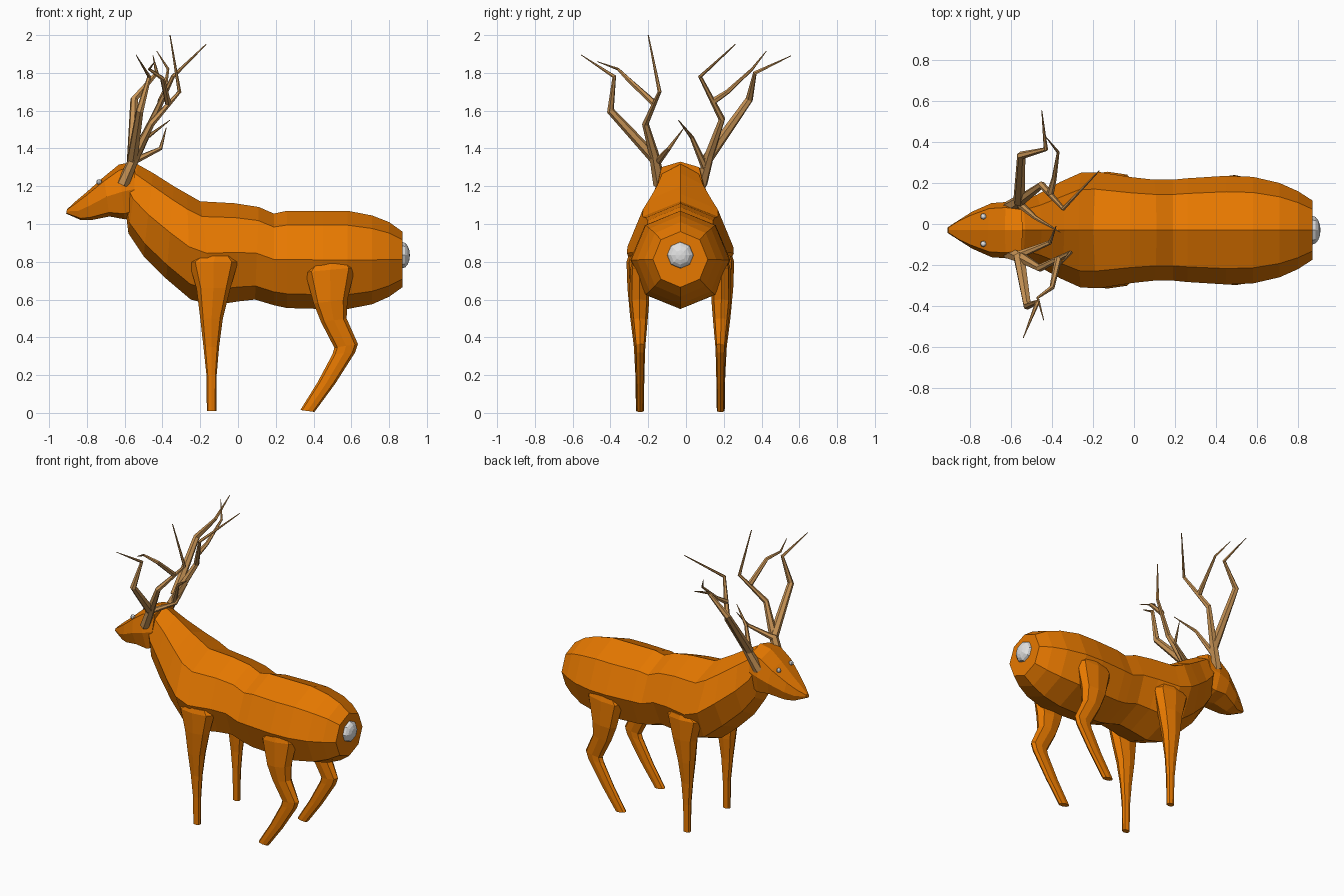
import bpy, bmesh, math
from mathutils import Vector

MID = -0.03  # symmetry plane of the animal in y


def material(name, rgb):
    m = bpy.data.materials.new(name)
    m.diffuse_color = (*rgb, 1)
    return m


hide = material("orange hide", (0.80, 0.19, 0.0))
horn = material("brown horn", (0.57, 0.29, 0.09))
grey = material("pale grey", (0.75, 0.75, 0.75))


def loft(bm, rings):
    """Skin a list of point rings and cap both ends."""
    rows = [[bm.verts.new(p) for p in ring] for ring in rings]
    n = len(rows[0])
    for a, b in zip(rows, rows[1:]):
        for i in range(n):
            j = (i + 1) % n
            bm.faces.new((a[i], a[j], b[j], b[i]))
    bm.faces.new(rows[0][::-1])
    bm.faces.new(rows[-1])


def finish(bm, name, mat):
    bmesh.ops.recalc_face_normals(bm, faces=bm.faces)
    me = bpy.data.meshes.new(name)
    bm.to_mesh(me)
    bm.free()
    me.materials.append(mat)
    ob = bpy.data.objects.new(name, me)
    bpy.context.collection.objects.link(ob)
    return ob


def section(ax, az, bx, bz, w, y, k=1.0, n=8):
    """Ring spanned between two outline points; k below 1 makes it boxier."""
    a, b = Vector((ax, y, az)), Vector((bx, y, bz))
    c, h = (a + b) / 2, (a - b) / 2

    def soft(v):
        return 0 if abs(v) < 1e-6 else math.copysign(abs(v) ** k, v)
    return [c + h * soft(math.cos(math.tau * i / n))
            + Vector((0, w * soft(math.sin(math.tau * i / n)), 0)) for i in range(n)]


# Body and neck: upper outline, lower outline, half width
body = [
    (.87, .96, .87, .665, .145), (.80, 1.01, .80, .615, .19), (.71, 1.045, .71, .575, .23),
    (.58, 1.07, .58, .55, .26), (.45, 1.07, .45, .55, .265), (.26, 1.07, .26, .555, .253),
    (.19, 1.055, .19, .57, .246), (.11, 1.09, .09, .60, .246), (-.02, 1.11, 0, .59, .258),
    (-.20, 1.12, -.13, .57, .283), (-.27, 1.16, -.25, .60, .28), (-.34, 1.20, -.38, .71, .235),
    (-.45, 1.27, -.50, .83, .172), (-.53, 1.315, -.58, .95, .14), (-.56, 1.32, -.59, 1.03, .125),
]
bm = bmesh.new()
loft(bm, [section(*r, MID) for r in body])
finish(bm, "body", hide)

# Head
head = [
    (-.545, 1.33, -.55, 1.04, .125), (-.63, 1.315, -.60, 1.025, .138),
    (-.71, 1.25, -.68, 1.04, .132), (-.80, 1.17, -.78, 1.02, .09),
    (-.86, 1.12, -.83, 1.02, .055), (-.905, 1.078, -.91, 1.055, .015),
]
bm = bmesh.new()
loft(bm, [section(*r, MID, 0.65) for r in head])
finish(bm, "head", hide)

# Legs: front edge, rear edge, half width, distance from the mid plane
front_leg = [
    (-.21, .83, -.03, .83, .045, .23), (-.26, .80, 0, .80, .055, .23),
    (-.22, .66, -.04, .66, .055, .225), (-.20, .50, -.08, .50, .045, .22),
    (-.183, .35, -.10, .35, .028, .218), (-.167, .20, -.113, .20, .022, .216),
    (-.165, .01, -.115, .01, .019, .216),
]
hind_leg = [
    (.39, .79, .60, .79, .04, .217), (.355, .745, .62, .77, .05, .217),
    (.40, .58, .58, .60, .052, .217), (.44, .48, .575, .50, .042, .215),
    (.51, .345, .635, .365, .028, .213), (.50, .31, .62, .32, .026, .213),
    (.42, .16, .515, .155, .022, .213), (.33, .015, .405, .005, .02, .213),
]
for name, rows in (("front_leg", front_leg), ("hind_leg", hind_leg)):
    for side, s in (("left", 1), ("right", -1)):
        bm = bmesh.new()
        loft(bm, [section(*r[:5], MID + s * r[5], 0.85) for r in rows])
        finish(bm, f"{side}_{name}", hide)


# Antlers: tapered six-sided branches
def branch(bm, pts, r0, r1, n=6):
    pts = [Vector(p) for p in pts]
    rings = []
    for k, p in enumerate(pts):
        d = (pts[min(k + 1, len(pts) - 1)] - pts[max(k - 1, 0)]).normalized()
        u = d.cross(Vector((0.3, 1, 0))).normalized()
        v = d.cross(u)
        r = r0 + (r1 - r0) * k / (len(pts) - 1)
        rings.append([p + r * (u * math.cos(math.tau * i / n) + v * math.sin(math.tau * i / n))
                      for i in range(n)])
    loft(bm, rings)


antlers = {
    "left_antler": [
        ([(-.61, .08, 1.21), (-.54, .125, 1.37), (-.45, .19, 1.555),
          (-.345, .075, 1.78), (-.17, .26, 1.95)], .034, .003),
        ([(-.56, .11, 1.34), (-.55, .335, 1.66), (-.43, .365, 1.80), (-.45, .555, 1.89)], .03, .002),
        ([(-.41, .145, 1.65), (-.39, .22, 1.70), (-.37, .35, 1.82), (-.43, .425, 1.915)], .018, .002),
        ([(-.56, .10, 1.30), (-.48, .03, 1.46), (-.36, -.04, 1.55)], .02, .002),
    ],
    "right_antler": [
        ([(-.61, -.14, 1.21), (-.54, -.17, 1.37), (-.46, -.215, 1.53),
          (-.31, -.14, 1.70), (-.36, -.20, 2.0)], .034, .003),
        ([(-.56, -.16, 1.34), (-.52, -.40, 1.60), (-.47, -.38, 1.78), (-.54, -.555, 1.895)], .03, .002),
        ([(-.37, -.17, 1.64), (-.40, -.31, 1.77), (-.47, -.36, 1.82), (-.44, -.47, 1.86)], .018, .002),
        ([(-.56, -.15, 1.33), (-.41, -.09, 1.40), (-.38, -.01, 1.51)], .02, .002),
    ],
}
for name, branches in antlers.items():
    bm = bmesh.new()
    for b in branches:
        branch(bm, *b)
    finish(bm, name, horn)


# Tail button and eyes
def ball(name, loc, scale, axis_x=False):
    bm = bmesh.new()
    bmesh.ops.create_uvsphere(bm, u_segments=8, v_segments=8, radius=1)
    for v in bm.verts:
        c = Vector((v.co.z, v.co.y, v.co.x)) if axis_x else v.co.copy()
        v.co = Vector(loc) + Vector(c[i] * scale[i] for i in range(3))
    finish(bm, name, grey)


ball("tail", (.87, MID, .835), (.04, .07, .07), True)
for side, s in (("left", 1), ("right", -1)):
    ball(f"{side}_eye", (-.735, MID + s * .067, 1.222), (.015, .015, .015))
